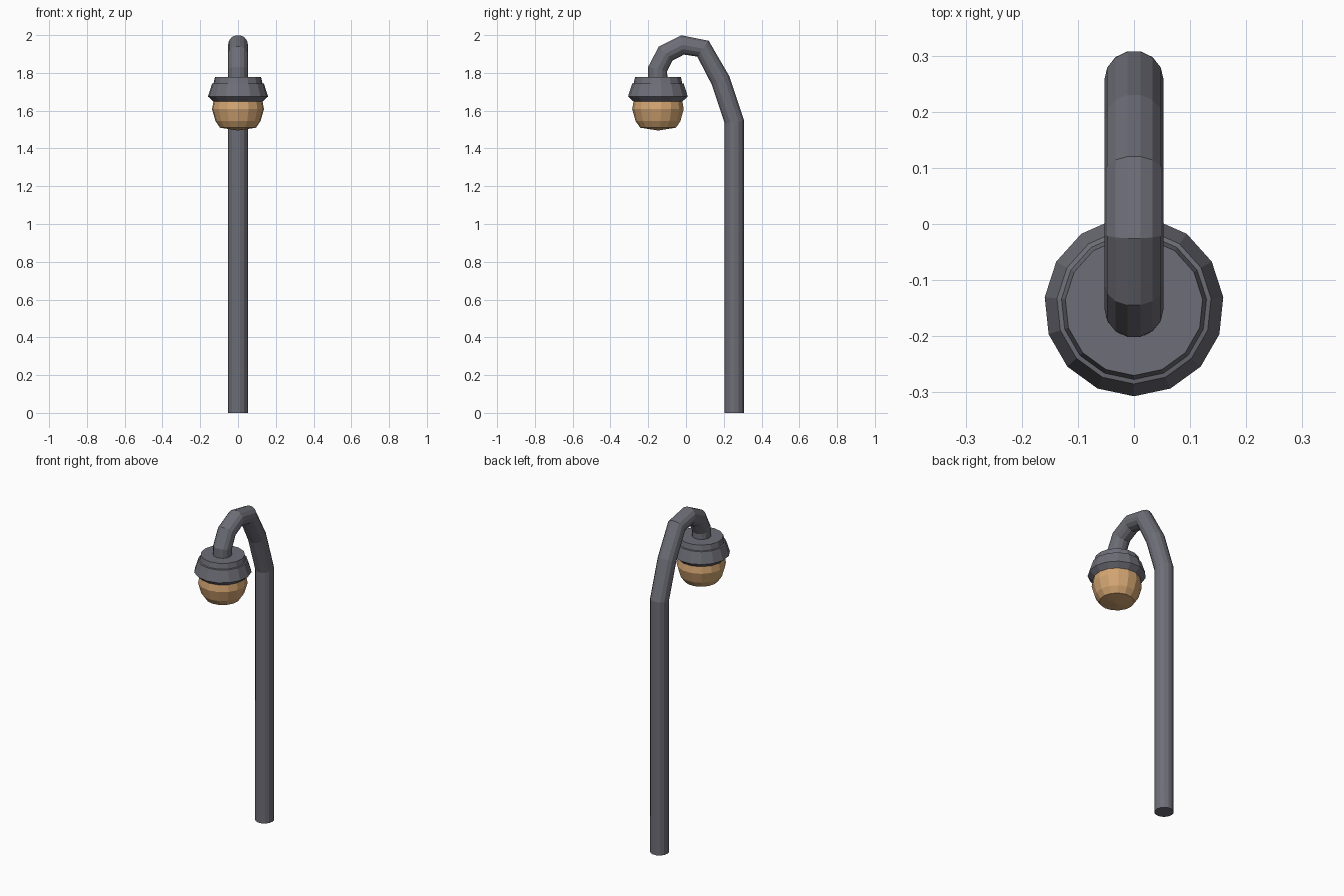
import bpy, bmesh, math
from mathutils import Vector

if "Cube" in bpy.data.objects:
    bpy.data.objects.remove(bpy.data.objects["Cube"])


def material(name, rgb):
    m = bpy.data.materials.new(name)
    m.diffuse_color = (*rgb, 1)
    m.use_nodes = True
    m.node_tree.nodes["Principled BSDF"].inputs["Base Color"].default_value = m.diffuse_color
    return m


def finish(name, bm, mat):
    bmesh.ops.recalc_face_normals(bm, faces=bm.faces)
    me = bpy.data.meshes.new(name)
    bm.to_mesh(me)
    bm.free()
    me.materials.append(mat)
    ob = bpy.data.objects.new(name, me)
    bpy.context.collection.objects.link(ob)


def skin(bm, rings, n):
    """Join successive vertex rings with quads."""
    for a, b in zip(rings, rings[1:]):
        for i in range(n):
            j = (i + 1) % n
            bm.faces.new((a[i], a[j], b[j], b[i]))


def tube(name, path, r, n, mat):
    """Round tube along a path of (y, z) points."""
    bm = bmesh.new()
    pts = [Vector((0, y, z)) for y, z in path]
    rings = []
    for k, p in enumerate(pts):
        t = Vector()
        if k > 0:
            t += (p - pts[k - 1]).normalized()
        if k < len(pts) - 1:
            t += (pts[k + 1] - p).normalized()
        t.normalize()
        side = Vector((1, 0, 0))
        up = t.cross(side)
        rings.append([bm.verts.new(p + r * (math.cos(a) * side + math.sin(a) * up))
                      for a in (math.tau * i / n for i in range(n))])
    skin(bm, rings, n)
    bm.faces.new(rings[0])
    bm.faces.new(rings[-1])
    finish(name, bm, mat)


def lathe(name, profile, cy, n, mat, tip=None):
    """Revolve (radius, z) points about a vertical axis at y = cy."""
    bm = bmesh.new()
    rings = [[bm.verts.new((r * math.sin(a), cy - r * math.cos(a), z))
              for a in (math.tau * i / n for i in range(n))] for r, z in profile]
    skin(bm, rings, n)
    bm.faces.new(rings[0])
    if tip is None:
        bm.faces.new(rings[-1])
    else:
        v = bm.verts.new((0, cy, tip))
        for i in range(n):
            bm.faces.new((rings[-1][i], rings[-1][(i + 1) % n], v))
    finish(name, bm, mat)


metal = material("dark grey metal", (0.155, 0.155, 0.185))
glass = material("warm tan glass", (0.66, 0.38, 0.17))

# Post with curved neck
tube("lamp_post", [(0.256, 0), (0.256, 1.54), (0.183, 1.76), (0.09, 1.928),
                   (-0.018, 1.948), (-0.108, 1.902), (-0.15, 1.82), (-0.15, 1.76)],
     0.053, 14, metal)

# Stepped lamp cap
lathe("lamp_cap", [(0.123, 1.777), (0.13, 1.745), (0.138, 1.743),
                   (0.16, 1.675), (0.13, 1.648)], -0.147, 15, metal)

# Glass globe
lathe("lamp_globe", [(0.13, 1.652), (0.138, 1.608), (0.12, 1.545), (0.096, 1.51)],
      -0.147, 15, glass, tip=1.495)
